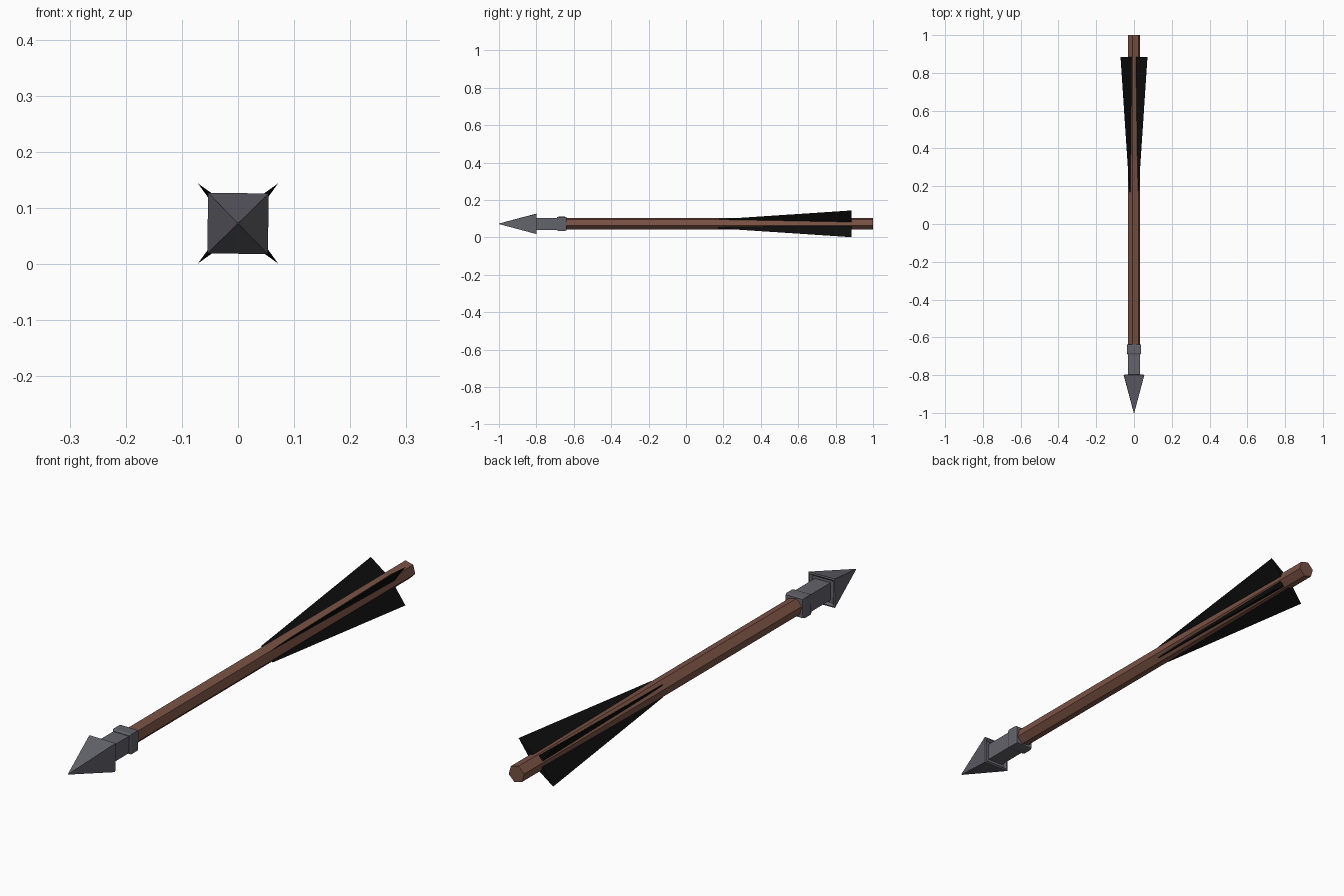
import bpy, bmesh, math
from mathutils import Matrix

if "Cube" in bpy.data.objects:
    bpy.data.objects.remove(bpy.data.objects["Cube"])

CZ = 0.0725            # height of the arrow's axis
R2 = math.sqrt(2)


def material(name, rgb):
    m = bpy.data.materials.new(name)
    m.diffuse_color = (*rgb, 1)
    m.use_nodes = True
    m.node_tree.nodes["Principled BSDF"].inputs["Base Color"].default_value = m.diffuse_color
    return m


WOOD = material("brown wood", (0.19, 0.083, 0.058))
STEEL = material("dark steel", (0.125, 0.125, 0.148))
BLACK = material("black feather", (0.004, 0.004, 0.004))


def finish(name, bm, mat):
    bmesh.ops.recalc_face_normals(bm, faces=bm.faces[:])
    me = bpy.data.meshes.new(name)
    bm.to_mesh(me)
    bm.free()
    me.materials.append(mat)
    ob = bpy.data.objects.new(name, me)
    bpy.context.collection.objects.link(ob)
    return ob


def skin(bm, rings):
    """Join rings of points with quads and cap both ends."""
    loops = [[bm.verts.new(p) for p in ring] for ring in rings]
    n = len(loops[0])
    for a, b in zip(loops, loops[1:]):
        for i in range(n):
            j = (i + 1) % n
            bm.faces.new((a[i], a[j], b[j], b[i]))
    bm.faces.new(loops[0])
    bm.faces.new(loops[-1][::-1])


def prism(name, sides, stations, mat, start=45):
    """Regular polygon lofted along y through (y, radius) stations."""
    bm = bmesh.new()
    angles = [math.radians(start + 360 * i / sides) for i in range(sides)]
    skin(bm, [[(r * math.cos(a), y, CZ + r * math.sin(a)) for a in angles]
              for y, r in stations])
    return finish(name, bm, mat)


# Six-sided wooden shaft
prism("shaft", 6, [(-0.66, 0.0328), (1.0, 0.0328)], WOOD)

# Pyramid head with a shallow recess in its back face
prism("arrowhead", 4, [(-1.0, 0.002), (-0.80, 0.054 * R2), (-0.798, 0.049 * R2),
                       (-0.806, 0.042 * R2)], STEEL, 44.3)

# Square socket behind the head, and its collar
prism("socket", 4, [(-0.82, 0.032 * R2), (-0.67, 0.032 * R2)], STEEL, 44.3)
prism("collar", 4, [(-0.69, 0.034 * R2), (-0.682, 0.0375 * R2),
                    (-0.647, 0.0375 * R2), (-0.638, 0.035 * R2)], STEEL, 44.3)

# Four wedge-shaped feathers, thick at the shaft and sharp outside
for k, corner in enumerate(("upper_right", "upper_left", "lower_left", "lower_right")):
    bm = bmesh.new()
    skin(bm, [[(0.018, y, -t), (0.018, y, t), (r, y, 0)]
              for y, r, t in ((0.17, 0.034, 0.005), (0.885, 0.101, 0.0135))])
    turn = Matrix.Rotation(math.radians(-45 - 90 * k), 4, 'Y')
    bmesh.ops.transform(bm, matrix=Matrix.Translation((0, 0, CZ)) @ turn, verts=bm.verts[:])
    finish("feather_" + corner, bm, BLACK)
